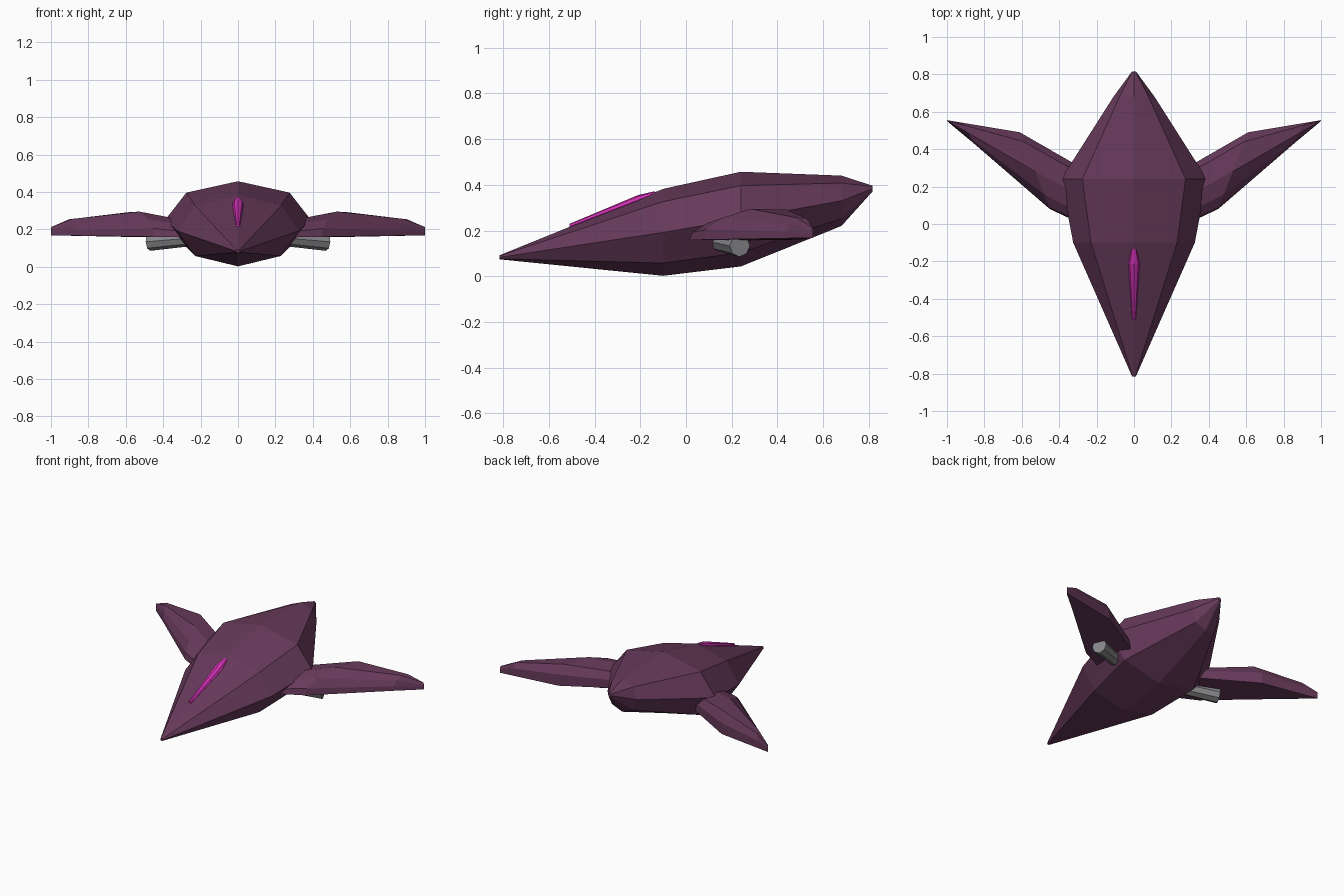
import bpy, bmesh, math
from mathutils import Vector

cube = bpy.data.objects.get("Cube")
if cube:
    bpy.data.objects.remove(cube)


def material(name, rgb):
    m = bpy.data.materials.new(name)
    m.use_nodes = True
    m.diffuse_color = (*rgb, 1)
    m.node_tree.nodes["Principled BSDF"].inputs["Base Color"].default_value = (*rgb, 1)
    return m


plum = material("plum", (0.135, 0.042, 0.104))
magenta = material("magenta", (0.62, 0.03, 0.44))
grey = material("grey", (0.25, 0.245, 0.255))


def loft(name, rings, mat):
    """Skin a row of equal rings and close both ends, with flat faces."""
    bm = bmesh.new()
    rows = [[bm.verts.new(p) for p in ring] for ring in rings]
    n = len(rows[0])
    for a, b in zip(rows, rows[1:]):
        for i in range(n):
            j = (i + 1) % n
            bm.faces.new((a[i], a[j], b[j], b[i]))
    bm.faces.new(rows[0])
    bm.faces.new(rows[-1])
    bmesh.ops.recalc_face_normals(bm, faces=bm.faces)
    mesh = bpy.data.meshes.new(name)
    bm.to_mesh(mesh)
    bm.free()
    mesh.materials.append(mat)
    obj = bpy.data.objects.new(name, mesh)
    bpy.context.collection.objects.link(obj)
    return obj


def oval(y, half_width, z, half_height, sides=8):
    """Upright ring across the length of the craft."""
    angles = [2 * math.pi * i / sides for i in range(sides)]
    return [(half_width * math.sin(a), y, z + half_height * math.cos(a)) for a in angles]


# Faceted hull, nose to tail
loft("hull", [oval(-0.815, 0.01, 0.083, 0.009),
              oval(-0.10, 0.325, 0.192, 0.19),
              oval(0.24, 0.39, 0.25, 0.207),
              oval(0.68, 0.11, 0.33, 0.11),
              oval(0.815, 0.011, 0.383, 0.013)], plum)

# Slim canopy strip on the nose
loft("canopy_strip", [oval(-0.51, 0.01, 0.217, 0.012),
                      oval(-0.21, 0.031, 0.333, 0.022),
                      oval(-0.135, 0.014, 0.362, 0.01)], magenta)

# Wing section: position along the chord, share of the full height
section = [(0, 0), (0.02, 0.33), (0.19, 0.7), (0.49, 1), (0.88, 0.97), (1, 0.55), (1, 0)]


def wing_ring(front, back, base, height):
    f, b = Vector(front), Vector(back)
    return [(*f.lerp(b, t), base + height * h) for t, h in section]


for side, s in (("left", 1), ("right", -1)):
    # Swept wing with a flat underside
    stations = [((0.28, 0.0), (0.28, 0.30), 0.157, 0.09),
                ((0.45, 0.08), (0.61, 0.49), 0.16, 0.135),
                ((0.86, 0.434), (0.91, 0.54), 0.166, 0.09),
                ((0.997, 0.548), (1.0, 0.555), 0.168, 0.045)]
    rings = [wing_ring(*st) for st in stations]
    loft(side + "_wing", [[(s * x, y, z) for x, y, z in r] for r in rings], plum)

    # Engine tube slung under the wing
    start, end = Vector((0.26, 0.145, 0.152)), Vector((0.475, 0.235, 0.133))
    turn = (end - start).to_track_quat('Z', 'Y')
    tube = []
    for centre, radius in ((start, 0.043), (end, 0.048)):
        circle = [Vector((math.cos(i * math.pi / 4), math.sin(i * math.pi / 4), 0)) * radius
                  for i in range(8)]
        pts = [centre + turn @ p for p in circle]
        tube.append([(s * p.x, p.y, p.z) for p in pts])
    loft(side + "_engine_tube", tube, grey)
